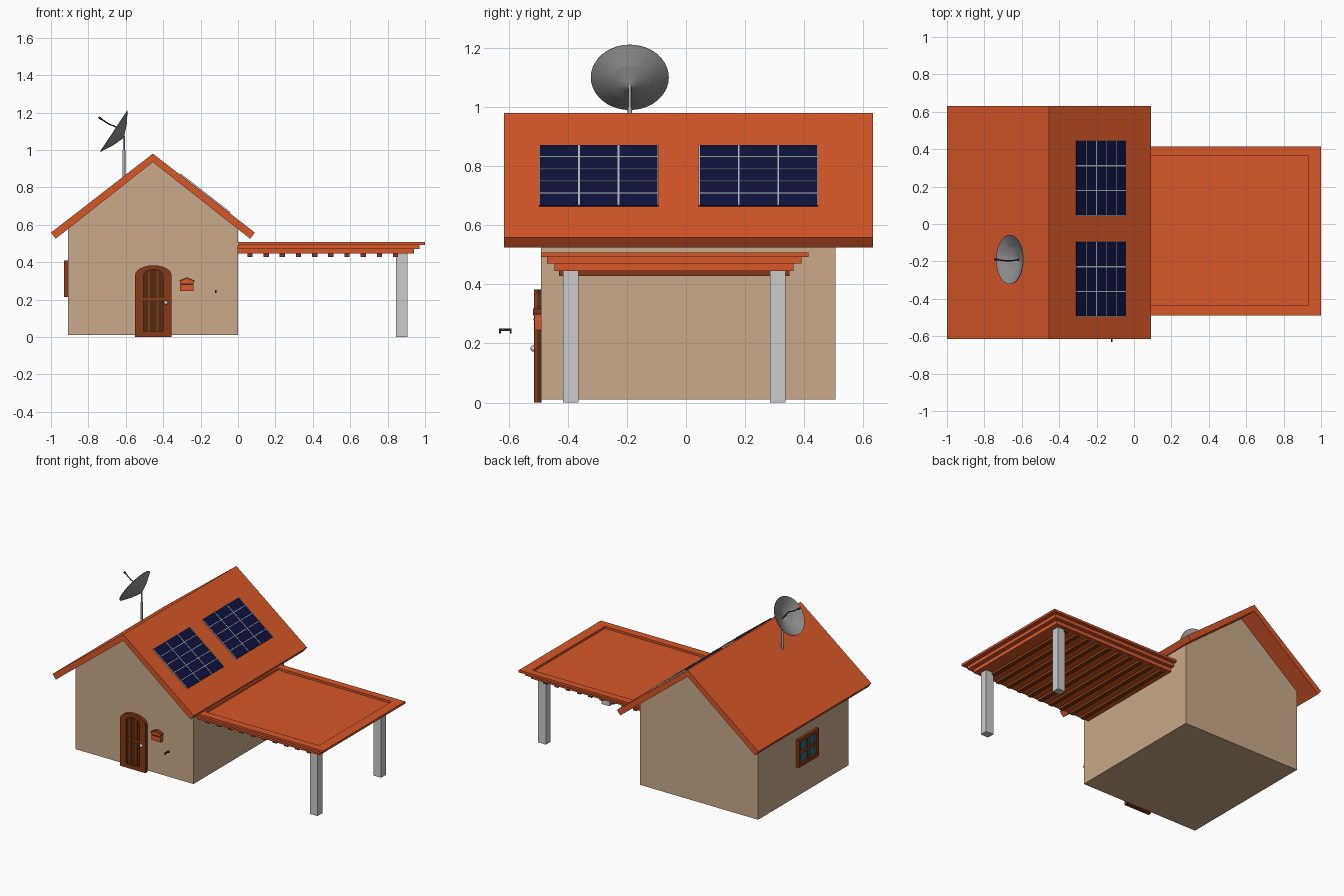
import bpy, bmesh, math
from mathutils import Matrix, Vector

if "Cube" in bpy.data.objects:
    bpy.data.objects.remove(bpy.data.objects["Cube"])


def material(name, r, g, b):
    m = bpy.data.materials.new(name)
    m.diffuse_color = (r, g, b, 1)
    m.use_nodes = True
    m.node_tree.nodes["Principled BSDF"].inputs["Base Color"].default_value = m.diffuse_color
    return m


WALL = material("plaster", 0.58, 0.40, 0.26)
ROOF = material("roof_orange", 0.68, 0.095, 0.022)
WOOD = material("wood", 0.24, 0.042, 0.008)
DARK_WOOD = material("dark_wood", 0.09, 0.025, 0.006)
CELL = material("solar_cell", 0.004, 0.006, 0.045)
GLASS = material("glass", 0.01, 0.17, 0.24)
BLACK = material("dark_metal", 0.03, 0.025, 0.02)
STEEL = material("steel", 0.28, 0.28, 0.28)
GREY = material("light_grey", 0.5, 0.5, 0.5)


def finish(name, bm, mat=None):
    bmesh.ops.recalc_face_normals(bm, faces=bm.faces[:])
    me = bpy.data.meshes.new(name)
    bm.to_mesh(me)
    bm.free()
    ob = bpy.data.objects.new(name, me)
    bpy.context.collection.objects.link(ob)
    if mat:
        me.materials.append(mat)
    return ob


def boxes(name, bounds, mat=None, frame=Matrix()):
    """One object made of boxes given as (x0, x1, y0, y1, z0, z1)."""
    bm = bmesh.new()
    for x0, x1, y0, y1, z0, z1 in bounds:
        m = Matrix.Translation(((x0 + x1) / 2, (y0 + y1) / 2, (z0 + z1) / 2))
        s = Matrix.Diagonal((x1 - x0, y1 - y0, z1 - z0, 1))
        bmesh.ops.create_cube(bm, size=1, matrix=frame @ m @ s)
    return finish(name, bm, mat)


def prism(name, profile, y0, y1, mat=None):
    """Extrude an x-z outline along y."""
    bm = bmesh.new()
    f = bm.faces.new([bm.verts.new((x, y0, z)) for x, z in profile])
    r = bmesh.ops.extrude_face_region(bm, geom=[f])
    bmesh.ops.translate(bm, vec=(0, y1 - y0, 0),
                        verts=[v for v in r["geom"] if isinstance(v, bmesh.types.BMVert)])
    return finish(name, bm, mat)


def tube(name, points, radius, mat):
    cu = bpy.data.curves.new(name, "CURVE")
    cu.dimensions = "3D"
    cu.bevel_depth, cu.bevel_resolution, cu.use_fill_caps = radius, 2, True
    sp = cu.splines.new("POLY")
    sp.points.add(len(points) - 1)
    for p, co in zip(sp.points, points):
        p.co = (*co, 1)
    ob = bpy.data.objects.new(name, cu)
    bpy.context.collection.objects.link(ob)
    cu.materials.append(mat)
    return ob


# House walls and roof
RX = -0.455
prism("house_walls", [(-0.91, 0.01), (0, 0.01), (0, 0.58), (RX, 0.94), (-0.91, 0.58)],
      -0.49, 0.505, WALL)
prism("roof", [(-1, 0.558), (RX, 0.98), (0.09, 0.558), (0.065, 0.525),
               (RX, 0.935), (-0.975, 0.525)], -0.615, 0.632, ROOF)

# Solar panels lying on the right slope
d = Vector((0.545, 0, -0.422)).normalized()
n = Vector((-d.z, 0, d.x))
slope = Matrix(((d.x, 0, n.x, RX), (0, 1, 0, 0), (d.z, 0, n.z, 0.98), (0, 0, 0, 1)))
S0, S1 = 0.183, 0.518
for side, y0 in (("front", -0.495), ("back", 0.045)):
    y1 = y0 + 0.4
    boxes(side + "_solar_panel", [(S0, S1, y0, y1, -0.005, 0.005)], CELL, slope)
    bars = []
    for i in range(1, 5):
        s = S0 + (S1 - S0) * i / 5
        bars.append((s - 0.002, s + 0.002, y0, y1, 0, 0.0065))
    for i in range(1, 3):
        y = y0 + 0.4 * i / 3
        bars.append((S0, S1, y - 0.003, y + 0.003, 0, 0.007))
    for a, b in ((y0 - 0.002, y0 + 0.002), (y1 - 0.002, y1 + 0.002)):
        bars.append((S0, S1, a, b, 0, 0.007))
    boxes(side + "_solar_grid", bars, GREY, slope)

# Satellite dish: shallow cone facing left and up
DY = -0.19
axis = Vector((-0.835, 0, 0.55)).normalized()
tip = Vector((-0.61, DY, 1.065))
bm = bmesh.new()
prof = [(0, 0), (0.07, 0.028), (0.132, 0.063), (0.131, 0.066), (0.07, 0.032), (0, 0.005)]
vs = [bm.verts.new((r, 0, h)) for r, h in prof]
es = [bm.edges.new(p) for p in zip(vs, vs[1:])]
bmesh.ops.spin(bm, geom=vs + es, axis=(0, 0, 1), cent=(0, 0, 0), angle=2 * math.pi,
               steps=40, use_duplicate=False)
bmesh.ops.remove_doubles(bm, verts=bm.verts[:], dist=0.0005)
bm.transform(Matrix.Translation(tip) @ axis.to_track_quat("Z", "Y").to_matrix().to_4x4())
finish("dish", bm, STEEL)
tube("dish_mast", [(-0.61, DY, 0.84), (-0.61, DY, 1.075)], 0.005, GREY)
tube("dish_mast_sleeve", [(-0.61, DY, 0.84), (-0.61, DY, 1.0)], 0.0075, GREY)
tube("dish_feed_arm", [(-0.612, DY, 1.067), (-0.655, DY - 0.006, 1.125),
                       (-0.69, DY - 0.006, 1.138), (-0.735, DY, 1.168)], 0.0035, BLACK)
tube("dish_feed", [(-0.73, DY, 1.164), (-0.745, DY, 1.176)], 0.006, BLACK)

# Carport: stepped cornice with a recessed top
boxes("carport_roof", [(0, 0.94, -0.445, 0.363, 0.445, 0.47),
                       (0, 0.97, -0.47, 0.39, 0.47, 0.493)], ROOF)
boxes("carport_rim", [(0, 1, -0.49, -0.435, 0.493, 0.508),
                      (0, 1, 0.365, 0.415, 0.493, 0.508),
                      (0, 0.055, -0.435, 0.365, 0.493, 0.508),
                      (0.93, 1, -0.435, 0.365, 0.493, 0.508)], ROOF)
boxes("carport_slats", [(0.05 + 0.0865 * i, 0.078 + 0.0865 * i, -0.43, 0.35, 0.428, 0.446)
                        for i in range(10)], WOOD)
for side, y in (("front", -0.39), ("back", 0.31)):
    boxes(side + "_carport_post", [(0.845, 0.905, y - 0.026, y + 0.026, 0, 0.446)])

# Arched front door
DX = -0.4525


def arc(w, z, rise, k=12):
    return [(DX + w * math.cos(math.pi * i / k), z + rise * math.sin(math.pi * i / k))
            for i in range(k + 1)]


outer, inner = arc(0.0975, 0.33, 0.053), arc(0.052, 0.33, 0.03)
prism("door_panel", outer + [(DX - 0.0975, 0), (DX + 0.0975, 0)], -0.502, -0.488, DARK_WOOD)
prism("door_head", outer + inner[::-1], -0.514, -0.488, WOOD)
boxes("door_frame", [(DX - 0.0975, DX - 0.052, -0.514, -0.488, 0, 0.33),
                     (DX + 0.052, DX + 0.0975, -0.514, -0.488, 0, 0.33),
                     (DX - 0.052, DX + 0.052, -0.514, -0.488, 0, 0.028)], WOOD)
boxes("door_bars", [(DX - 0.028, DX - 0.018, -0.509, -0.49, 0.028, 0.352),
                    (DX + 0.018, DX + 0.028, -0.509, -0.49, 0.028, 0.352),
                    (DX - 0.052, DX + 0.052, -0.509, -0.49, 0.198, 0.208)], WOOD)
bm = bmesh.new()
bmesh.ops.create_uvsphere(bm, u_segments=16, v_segments=8, radius=0.011,
                          matrix=Matrix.Translation((-0.385, -0.515, 0.183)))
knob = finish("door_knob", bm)
for p in knob.data.polygons:
    p.use_smooth = True

# Mailbox
MX = -0.273
prism("mailbox", [(MX - 0.036, 0.245), (MX + 0.036, 0.245), (MX + 0.036, 0.298),
                  (MX, 0.312), (MX - 0.036, 0.298)], -0.513, -0.488, ROOF)
prism("mailbox_lid", [(MX - 0.04, 0.294), (MX, 0.311), (MX + 0.04, 0.294),
                      (MX + 0.04, 0.302), (MX, 0.319), (MX - 0.04, 0.302)],
      -0.517, -0.488, WOOD)
boxes("mailbox_slot", [(MX - 0.033, MX + 0.033, -0.515, -0.505, 0.277, 0.285)], BLACK)

# Small free-standing handle in front of the wall
boxes("handle", [(-0.124, -0.116, -0.632, -0.59, 0.242, 0.25),
                 (-0.124, -0.116, -0.632, -0.626, 0.234, 0.244),
                 (-0.124, -0.116, -0.596, -0.59, 0.234, 0.244)], BLACK)

# Left wall window
WY0, WY1, WZ0, WZ1 = -0.135, 0.085, 0.215, 0.41
cy, cz, f = (WY0 + WY1) / 2, (WZ0 + WZ1) / 2, 0.024
boxes("window_glass", [(-0.918, -0.905, WY0 + f, WY1 - f, WZ0 + f, WZ1 - f)], GLASS)
boxes("window_frame", [(-0.93, -0.905, WY0, WY0 + f, WZ0, WZ1),
                       (-0.93, -0.905, WY1 - f, WY1, WZ0, WZ1),
                       (-0.93, -0.905, WY0 + f, WY1 - f, WZ0, WZ0 + f),
                       (-0.93, -0.905, WY0 + f, WY1 - f, WZ1 - f, WZ1),
                       (-0.927, -0.905, cy - 0.01, cy + 0.01, WZ0 + f, WZ1 - f),
                       (-0.927, -0.905, WY0 + f, WY1 - f, cz - 0.01, cz + 0.01)], WOOD)
